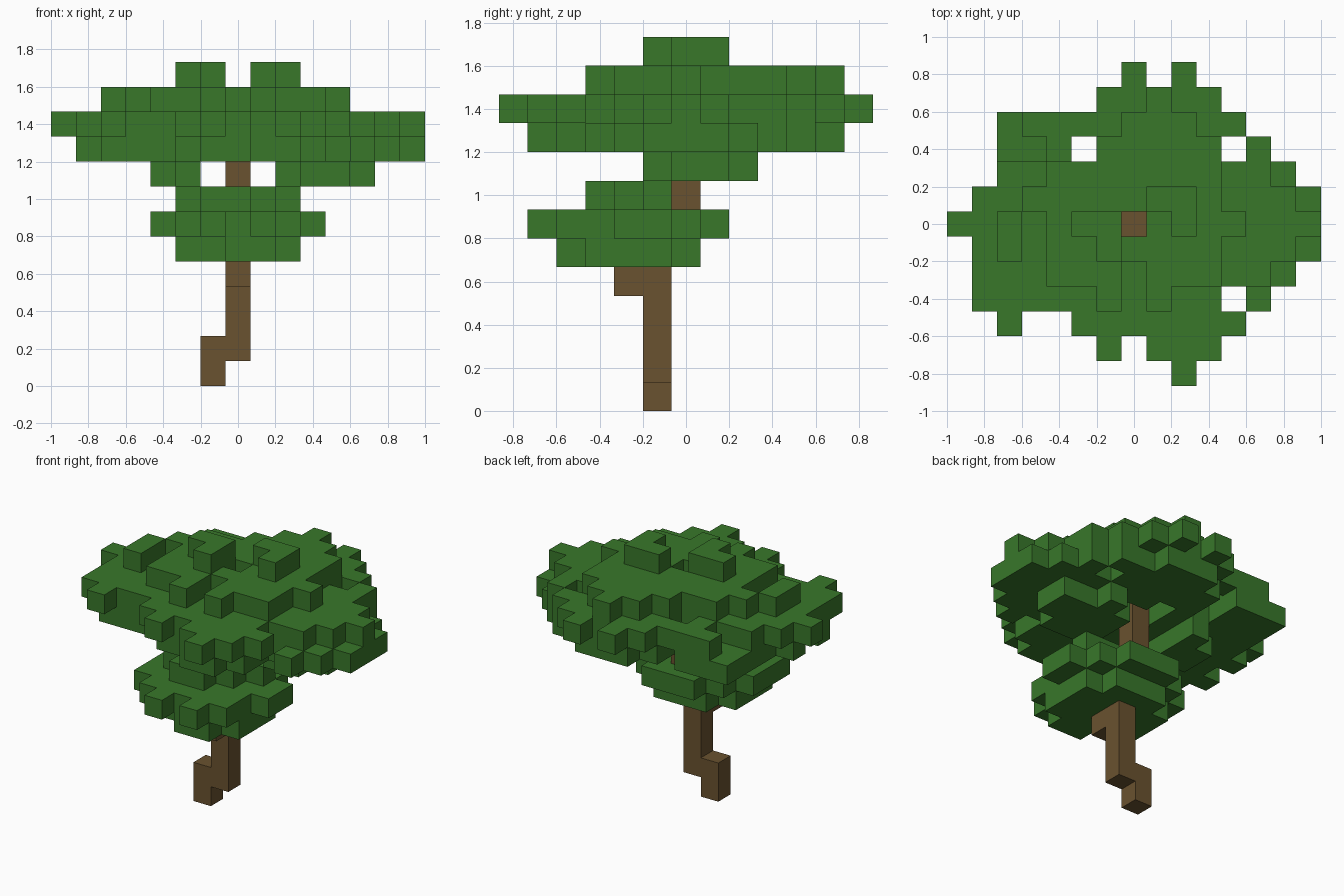
import bpy
import bmesh
from mathutils import Vector

CELL = 2 / 15

cube = bpy.data.objects.get("Cube")
if cube:
    bpy.data.objects.remove(cube, do_unlink=True)


def make_material(name, colour):
    mat = bpy.data.materials.new(name)
    mat.use_nodes = True
    mat.diffuse_color = (*colour, 1)
    mat.node_tree.nodes["Principled BSDF"].inputs["Base Color"].default_value = (*colour, 1)
    return mat


def read_layer(level, west, north, rows):
    """Turn a plan drawn with # marks into grid cells."""
    return {(west + c, north - r, level)
            for r, row in enumerate(rows)
            for c, mark in enumerate(row) if mark == "#"}


def build_blocks(name, cells, solid, mat):
    """Make a block shell, leaving out faces shared with solid cells."""
    bm = bmesh.new()
    for cell in sorted(cells):
        centre = Vector(cell)
        for axis in range(3):
            for sign in (-1, 1):
                normal = Vector((0, 0, 0))
                normal[axis] = sign
                if tuple(int(v) for v in centre + normal) in solid:
                    continue
                u = Vector((0, 0, 0))
                u[(axis + 1) % 3] = 0.5
                v = normal.cross(u)
                mid = centre + normal / 2 + Vector((0, 0, 0.5))
                corners = (mid - u - v, mid + u - v, mid + u + v, mid - u + v)
                bm.faces.new([bm.verts.new(p * CELL) for p in corners])
    bmesh.ops.remove_doubles(bm, verts=bm.verts, dist=CELL / 100)
    mesh = bpy.data.meshes.new(name)
    bm.to_mesh(mesh)
    bm.free()
    mesh.materials.append(mat)
    obj = bpy.data.objects.new(name, mesh)
    bpy.context.collection.objects.link(obj)


# Crooked trunk, from the ground up
trunk = {(-1, -1, 0), (-1, -1, 1), (0, -2, 4)}
trunk |= {(0, -1, k) for k in range(1, 7)}
trunk |= {(0, 0, k) for k in range(6, 11)}

# Small lower clump of leaves
lower = read_layer(5, -2, 0, [
    ".###.",
    "#####",
    "#####",
    "#####",
    "..##.",
])
lower |= read_layer(6, -3, 1, [
    "..###..",
    ".#####.",
    "#######",
    "#######",
    "######.",
    ".#####.",
    "..#.#..",
])
lower |= read_layer(7, -2, -1, [
    ".####",
    "####.",
    ".##..",
])

# Wide upper crown
crown = read_layer(8, -3, 2, [
    ".#....#..",
    "##...####",
    "##...####",
    ".#....##.",
])
crown |= read_layer(9, -7, 5, [
    ".......###.....",
    "..###.######...",
    "..###.#####.#..",
    "..#####.######.",
    "..#####..######",
    ".#######.######",
    "..#############",
    ".#############.",
    "..###.#####.#..",
    "......#####....",
    "........##.....",
])
crown |= read_layer(10, -7, 6, [
    ".......#.#.....",
    "......#####....",
    "...#########...",
    "....#.#####.#..",
    "..###########..",
    ".#############.",
    "###############",
    ".#############.",
    ".############..",
    ".##########....",
    "..#..#######...",
    "......#.###....",
    ".........#.....",
])
crown |= read_layer(11, -5, 5, [
    "......#...",
    ".....###..",
    "....#####.",
    "..#######.",
    ".########.",
    "#.###.####",
    "#.#######.",
    "..###.###.",
    "....#.#...",
])
crown |= read_layer(12, -2, 1, [
    "...##",
    "##..#",
    ".#...",
])

lower -= trunk
crown -= trunk
solid = trunk | lower | crown

bark = make_material("bark brown", (0.142, 0.084, 0.029))
leaf = make_material("leaf green", (0.04, 0.185, 0.023))

build_blocks("trunk", trunk, solid, bark)
build_blocks("lower_leaves", lower, solid, leaf)
build_blocks("crown_leaves", crown, solid, leaf)
